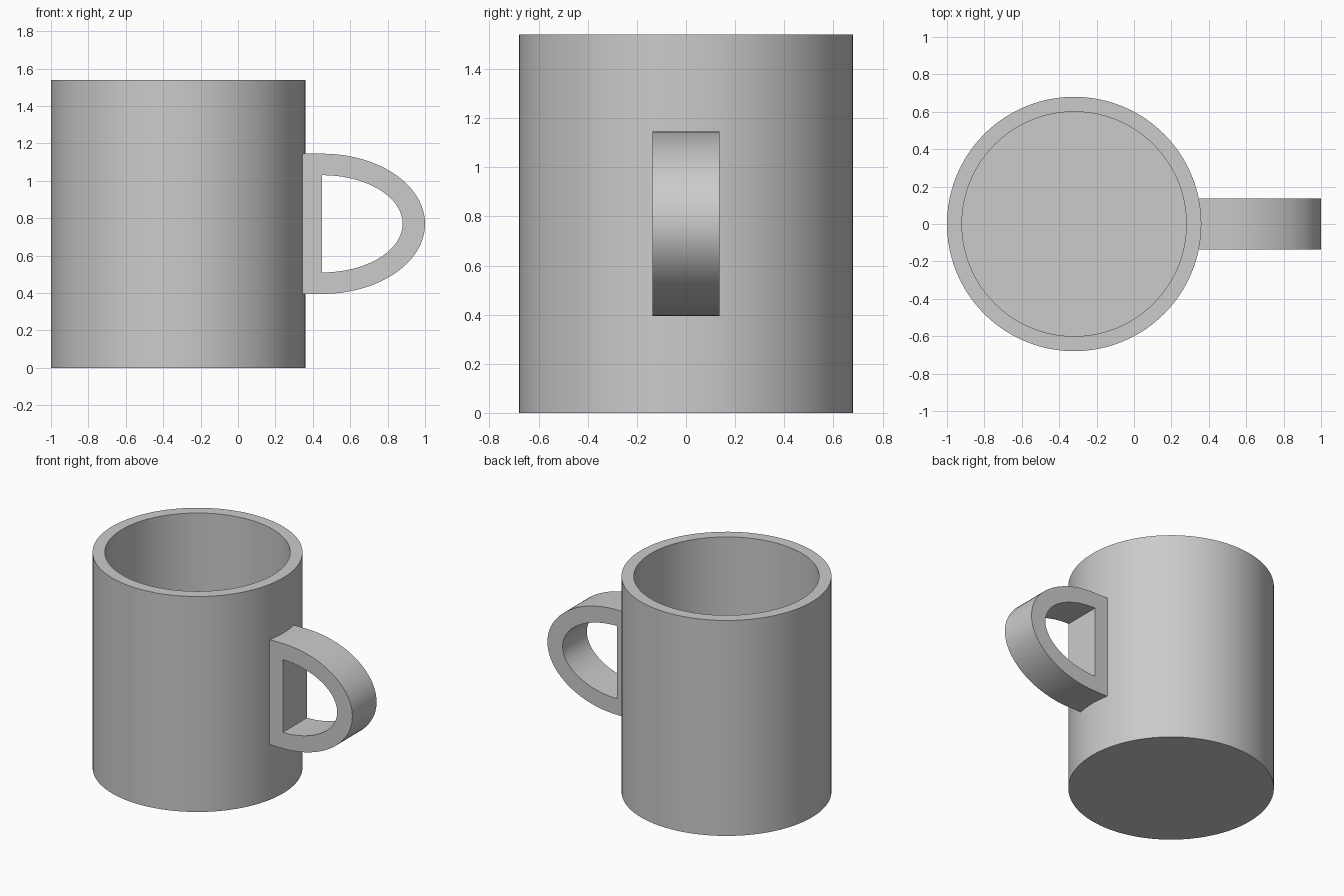
import bpy, bmesh
from math import sin, cos, pi, radians
from mathutils import Matrix

cube = bpy.data.objects.get("Cube")
if cube:
    bpy.data.objects.remove(cube, do_unlink=True)

CUP_X = -0.32      # axis of the cup
HEIGHT = 1.54
OUTER_R, INNER_R = 0.68, 0.60
FLOOR = 0.08       # thickness of the bottom
HANDLE_Z = 0.77    # middle of the handle
HALF_WIDTH = 0.137

grey = bpy.data.materials.new("plain grey")
grey.use_nodes = True
colour = (0.6, 0.6, 0.6, 1)
grey.diffuse_color = colour
grey.node_tree.nodes["Principled BSDF"].inputs["Base Color"].default_value = colour


def finish(bm, name):
    """Turn a bmesh into a smooth-shaded object with sharp edges kept."""
    bmesh.ops.remove_doubles(bm, verts=bm.verts, dist=1e-5)
    bmesh.ops.recalc_face_normals(bm, faces=bm.faces)
    mesh = bpy.data.meshes.new(name)
    bm.to_mesh(mesh)
    bm.free()
    mesh.materials.append(grey)
    obj = bpy.data.objects.new(name, mesh)
    bpy.context.collection.objects.link(obj)
    bpy.ops.object.select_all(action='DESELECT')
    obj.select_set(True)
    bpy.context.view_layer.objects.active = obj
    bpy.ops.object.shade_smooth_by_angle(angle=radians(30))
    return obj


# Cup: wall, rim and floor turned from one profile
bm = bmesh.new()
profile = [(0, 0), (OUTER_R, 0), (OUTER_R, HEIGHT),
           (INNER_R, HEIGHT), (INNER_R, FLOOR), (0, FLOOR)]
verts = [bm.verts.new((r, 0, z)) for r, z in profile]
edges = [bm.edges.new(pair) for pair in zip(verts, verts[1:])]
bmesh.ops.spin(bm, geom=verts + edges, cent=(0, 0, 0), axis=(0, 0, 1),
               angle=2 * pi, steps=96, use_merge=True)
bmesh.ops.transform(bm, matrix=Matrix.Translation((CUP_X, 0, 0)), verts=bm.verts)
finish(bm, "cup")


# Handle: D-shaped plate with a D-shaped opening, extruded across its width
def half_ellipse(x, a, b, steps=48):
    angles = [pi * (i / steps - 0.5) for i in range(steps + 1)]
    return [(x + a * cos(t), HANDLE_Z + b * sin(t)) for t in angles]


ROOT_X, OPEN_X = 0.33, 0.45
inner = half_ellipse(OPEN_X, 0.43, 0.26)
outer = half_ellipse(OPEN_X, 0.55, 0.375)
# Repeated end points make the straight back of each D
inner = [inner[0]] + inner + [inner[-1]]
outer = [(ROOT_X, outer[0][1])] + outer + [(ROOT_X, outer[-1][1])]

bm = bmesh.new()
rings = [[bm.verts.new((x, -HALF_WIDTH, z)) for x, z in ring]
         for ring in (outer, inner)]
count = len(outer)
for i in range(count):
    j = (i + 1) % count
    bm.faces.new((rings[0][i], rings[0][j], rings[1][j], rings[1][i]))
bmesh.ops.remove_doubles(bm, verts=bm.verts, dist=1e-5)
swept = bmesh.ops.extrude_face_region(bm, geom=bm.faces[:], use_keep_orig=True)
moved = [g for g in swept["geom"] if isinstance(g, bmesh.types.BMVert)]
bmesh.ops.translate(bm, verts=moved, vec=(0, 2 * HALF_WIDTH, 0))
finish(bm, "handle")
